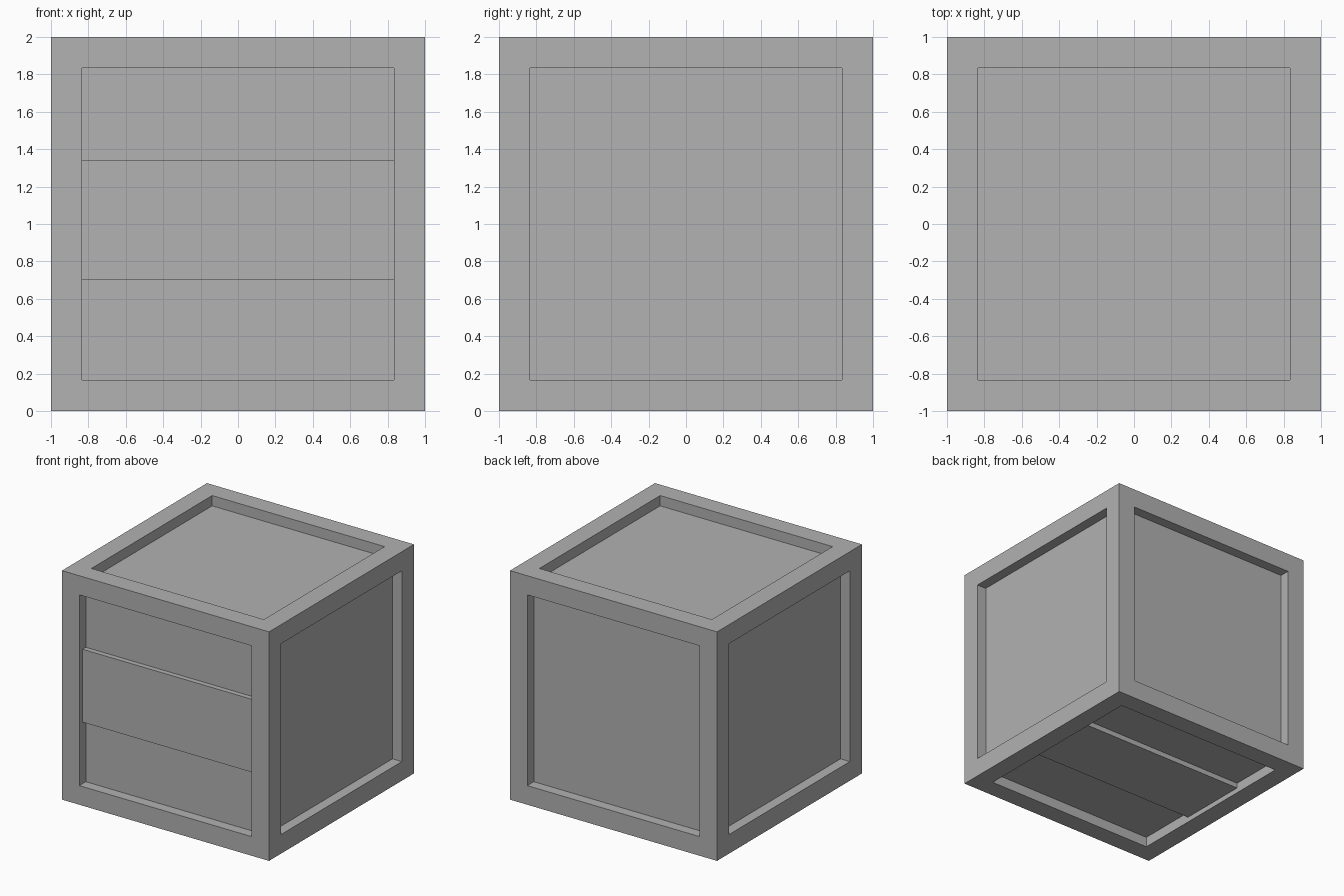
import bpy
import bmesh
from mathutils import Matrix, Vector

HALF = 1.0          # half the crate's side
RIM = 0.167         # width of the frame around each side
RECESS = 0.09       # depth of the sunken panels
PLANK_DEPTH = 0.045 # depth of the plank faces below the frame
PLANK_LOW, PLANK_HIGH = -0.296, 0.341

if "Cube" in bpy.data.objects:
    bpy.data.objects.remove(bpy.data.objects["Cube"], do_unlink=True)

# One plain grey for the whole crate
grey = bpy.data.materials.new("crate_grey")
grey.use_nodes = True
colour = (0.445, 0.445, 0.445, 1.0)
grey.diffuse_color = colour
grey.node_tree.nodes["Principled BSDF"].inputs["Base Color"].default_value = colour


def add_object(name, bm):
    bmesh.ops.recalc_face_normals(bm, faces=bm.faces)
    mesh = bpy.data.meshes.new(name)
    bm.to_mesh(mesh)
    bm.free()
    mesh.materials.append(grey)
    obj = bpy.data.objects.new(name, mesh)
    bpy.context.collection.objects.link(obj)
    return obj


def add_box(name, low, high):
    low, high = Vector(low), Vector(high)
    bm = bmesh.new()
    place = Matrix.Translation((low + high) / 2) @ Matrix.Diagonal((*(high - low), 1))
    bmesh.ops.create_cube(bm, size=1, matrix=place)
    return add_object(name, bm)


# Crate body: a cube with every side framed and sunk straight inwards
bm = bmesh.new()
bmesh.ops.create_cube(bm, size=2 * HALF, matrix=Matrix.Translation((0, 0, HALF)))
panels = list(bm.faces)
bmesh.ops.inset_individual(bm, faces=panels, thickness=RIM, use_even_offset=True)
sunk = bmesh.ops.extrude_discrete_faces(bm, faces=panels)["faces"]
for face in sunk:
    face.normal_update()
    bmesh.ops.translate(bm, verts=face.verts, vec=face.normal * -RECESS)
add_object("crate_body", bm)

# Middle planks: raised from the front and bottom panels, running between the rims
reach = HALF - RIM
buried = RECESS + 0.01
add_box("front_plank",
        (-reach, PLANK_DEPTH - HALF, HALF + PLANK_LOW),
        (reach, buried - HALF, HALF + PLANK_HIGH))
add_box("bottom_plank",
        (-reach, PLANK_LOW, PLANK_DEPTH),
        (reach, PLANK_HIGH, buried))
